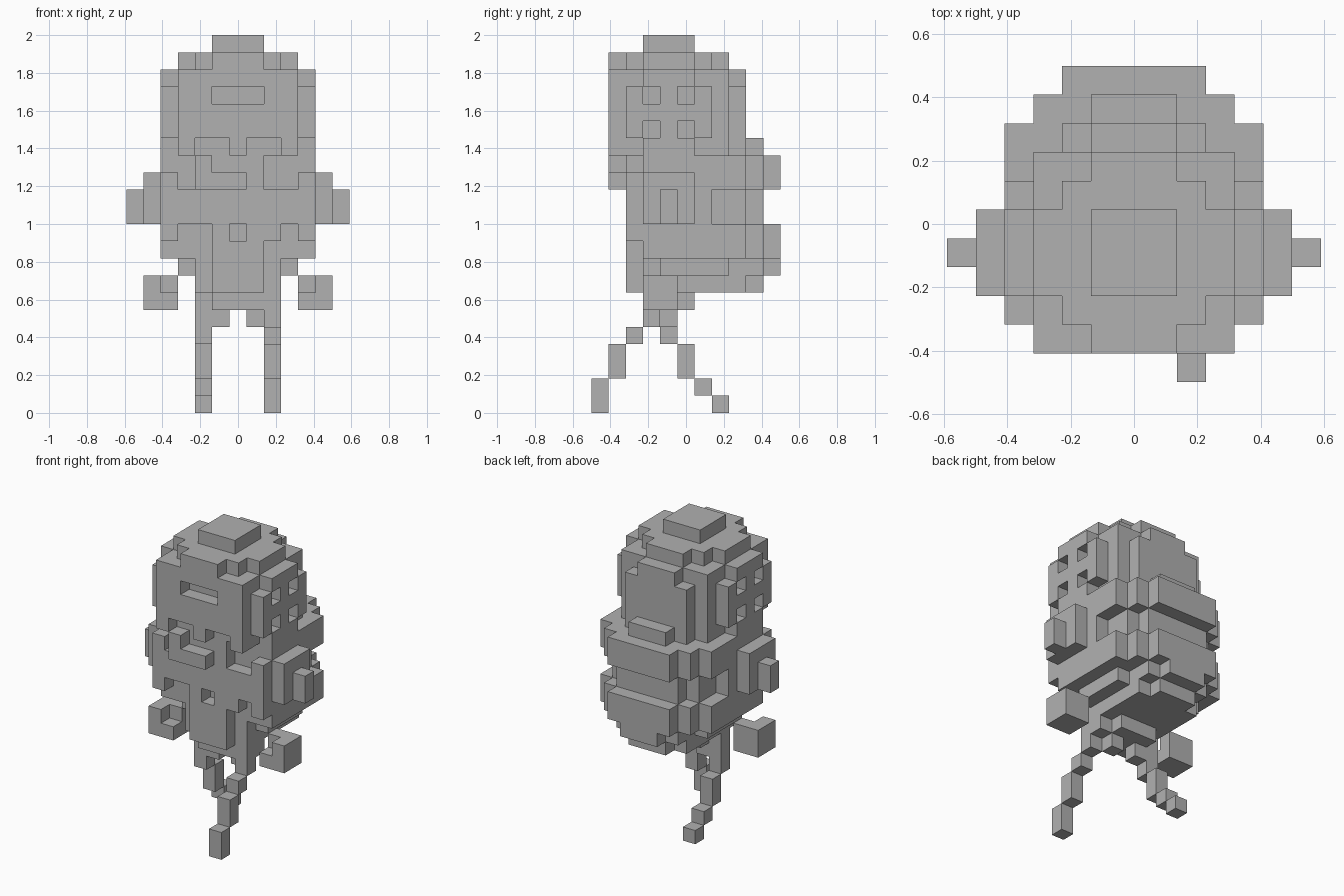
import bpy
import bmesh
from mathutils import Vector

UNIT = 2 / 22  # edge of one cube cell

if "Cube" in bpy.data.objects:
    bpy.data.objects.remove(bpy.data.objects["Cube"], do_unlink=True)

grey = bpy.data.materials.new("plain_grey")
grey.use_nodes = True
grey.diffuse_color = (0.44, 0.44, 0.44, 1)
grey.node_tree.nodes["Principled BSDF"].inputs["Base Color"].default_value = grey.diffuse_color

AXES = [Vector(a) for a in ((1, 0, 0), (0, 1, 0), (0, 0, 1))]


def box(left, right, front, back, low, high):
    """Cells of a box, all limits inclusive."""
    return {(x, y, z)
            for x in range(left, right + 1)
            for y in range(front, back + 1)
            for z in range(low, high + 1)}


def slab(half, front, back, low, high=None):
    """Box centred on x; a single layer when high is left out."""
    return box(-half, half, front, back, low, low if high is None else high)


def both(cells):
    """Cells together with their mirror image."""
    return cells | {(-x, y, z) for x, y, z in cells}


def build(name, cells):
    """Make one object from the outer faces of a set of cells."""
    bm = bmesh.new()
    corners = {}

    def corner(point):
        key = tuple(round(c * 2) for c in point)
        if key not in corners:
            corners[key] = bm.verts.new(point * UNIT)
        return corners[key]

    for cell in sorted(cells):
        middle = Vector(cell) + AXES[2] / 2
        for i, axis in enumerate(AXES):
            u, v = AXES[(i + 1) % 3] / 2, AXES[(i + 2) % 3] / 2
            for side in (-1, 1):
                if tuple(int(c) for c in Vector(cell) + axis * side) in cells:
                    continue
                face_mid = middle + axis * side / 2
                ring = [face_mid - u - v, face_mid + u - v,
                        face_mid + u + v, face_mid - u + v]
                bm.faces.new([corner(p) for p in ring[::side]])
    mesh = bpy.data.meshes.new(name)
    bm.to_mesh(mesh)
    bm.free()
    mesh.materials.append(grey)
    part = bpy.data.objects.new(name, mesh)
    bpy.context.scene.collection.objects.link(part)


# Head: rounded crown, side panels, face plate with a ragged lower edge
head = slab(3, -2, 0, 20) | slab(2, -3, 1, 20) | slab(1, -4, 2, 20)
head |= slab(4, -2, 0, 14, 19) | slab(3, -4, 2, 16, 19)
head |= slab(2, -3, 3, 14, 18) | slab(1, -3, 3, 19)
head |= slab(4, -3, 1, 16, 18) | slab(3, -3, 2, 14, 15)
head |= slab(0, -4, -4, 15) | both(box(3, 3, -4, -4, 15, 15))
head |= both(box(4, 4, 1, 1, 14, 14))
head -= slab(1, -4, -4, 18)
for row in (16, 18):
    for column in (-2, 0):
        head -= both(box(4, 4, column, column, row, row))
cheek_recess = both(box(2, 3, -3, -3, 13, 14))
build("head", head - cheek_recess)
build("cap", slab(1, -2, 0, 21))

# Bar across the mouth with an upright end
build("mouth_bar", box(-2, 0, -4, -4, 13, 13) | box(-2, -2, -4, -4, 14, 14))

# Body: broad chest with a toothed lower edge, tapering to the hips
body = slab(4, -3, 1, 10, 13) | slab(3, -2, 3, 9, 13)
body -= cheek_recess
body -= box(-3, -2, -3, -3, 10, 10) | slab(0, -3, -3, 10) | box(3, 3, -3, -3, 10, 10)
body |= slab(4, -2, 2, 9) | slab(1, -3, 3, 7, 9)
body |= slab(3, -1, 2, 8) | slab(2, -2, 3, 7, 8)
build("body", body)
build("hips", slab(1, -2, 0, 6) | slab(2, -1, -1, 6))

# Two rounded rolls on the back, joined by a narrower waist
roll = slab(4, 1, 3, 0, 1) | slab(3, 1, 4, 0, 1) | slab(2, 1, 5, 0, 1)


def raised(cells, height):
    return {(x, y, z + height) for x, y, z in cells}


build("upper_back_roll", raised(roll, 13) | slab(1, 3, 4, 15))
build("lower_back_roll", raised(roll, 9) | slab(2, 1, 4, 8)
      | slab(1, 1, 5, 8) | slab(1, 1, 4, 7))
build("back_waist", slab(2, 1, 4, 11, 12))

# Ears and floating hands
for label, sign in (("left", 1), ("right", -1)):
    ear = box(5, 5, -2, 0, 11, 13) | box(6, 6, -1, -1, 11, 12)
    hand = box(4, 5, -2, -1, 6, 7) - {(4, -2, 7)}
    hip = box(1, 1, -1, -1, 5, 5)
    for name, cells in (("ear", ear), ("hand", hand), ("hip_joint", hip)):
        build(label + "_" + name, {(sign * x, y, z) for x, y, z in cells})

# Legs in mid stride: each step is (y, low, high)
strides = {
    "left_leg": (2, ((-2, 5, 6), (-3, 4, 4), (-4, 2, 3), (-5, 0, 1))),
    "right_leg": (-2, ((-1, 4, 6), (0, 2, 3), (1, 1, 1), (2, 0, 0))),
}
for name, (x, steps) in strides.items():
    leg = set()
    for y, low, high in steps:
        leg |= box(x, x, y, y, low, high)
    build(name, leg)
